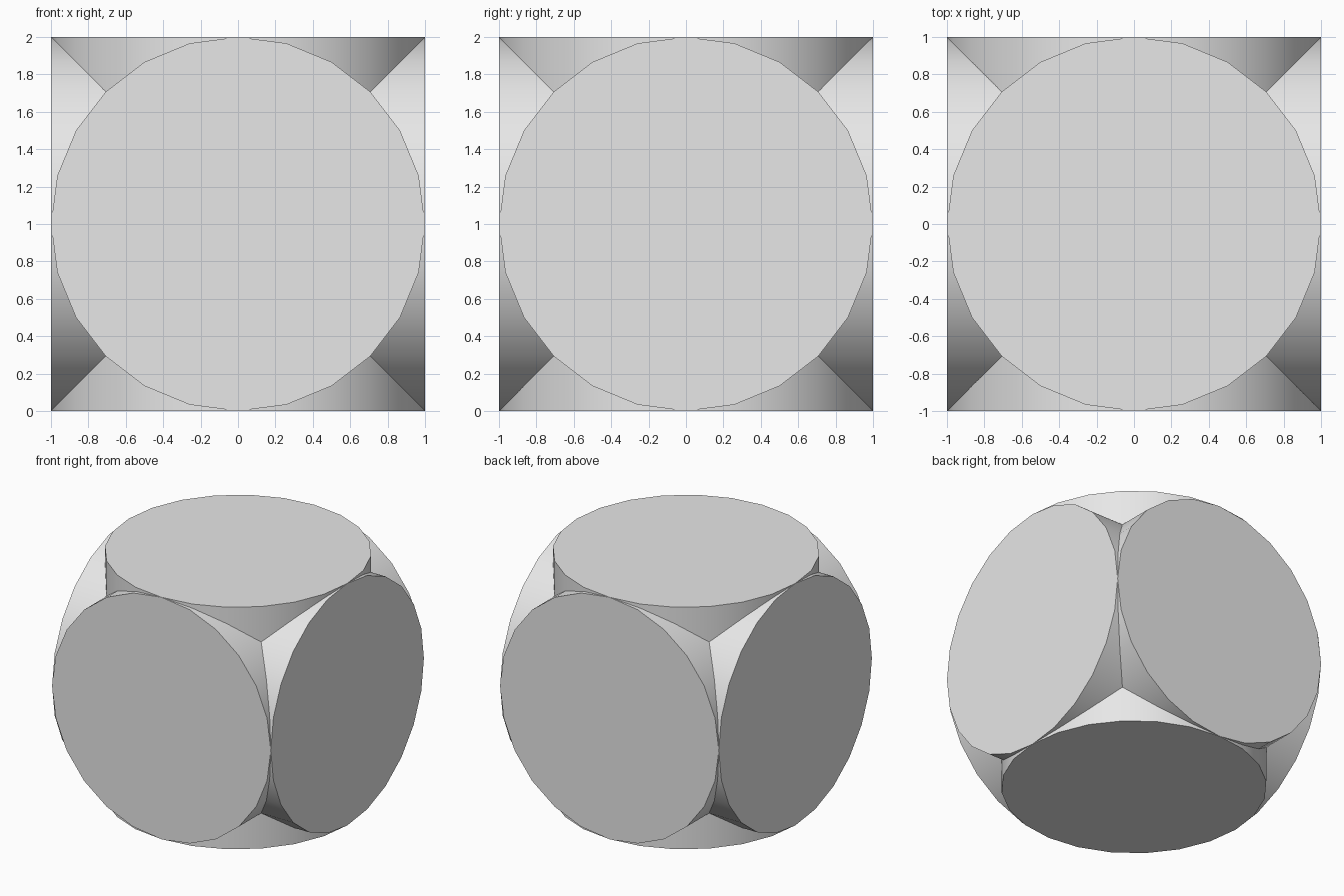
import bpy
from math import pi, radians

# Remove the default cube
cube = bpy.data.objects.get("Cube")
if cube:
    bpy.data.objects.remove(cube, do_unlink=True)

# Single light grey material
GREY = (0.8, 0.8, 0.8, 1.0)
grey = bpy.data.materials.new("light_grey")
grey.use_nodes = True
grey.diffuse_color = GREY
grey.node_tree.nodes["Principled BSDF"].inputs["Base Color"].default_value = GREY


def drum(name, rotation):
    """Round drum, as long as it is wide, with smooth sides and flat caps."""
    bpy.ops.mesh.primitive_cylinder_add(
        vertices=24, radius=1, depth=2, location=(0, 0, 1), rotation=rotation)
    obj = bpy.context.object
    obj.name = name
    bpy.ops.object.transform_apply(location=False, rotation=True, scale=False)
    obj.data.materials.append(grey)
    bpy.ops.object.shade_smooth_by_angle(angle=radians(30))


# Three equal drums crossing at right angles
drum("upright_drum", (0, 0, 0))
drum("front_to_back_drum", (pi / 2, 0, 0))
drum("side_to_side_drum", (0, pi / 2, 0))
